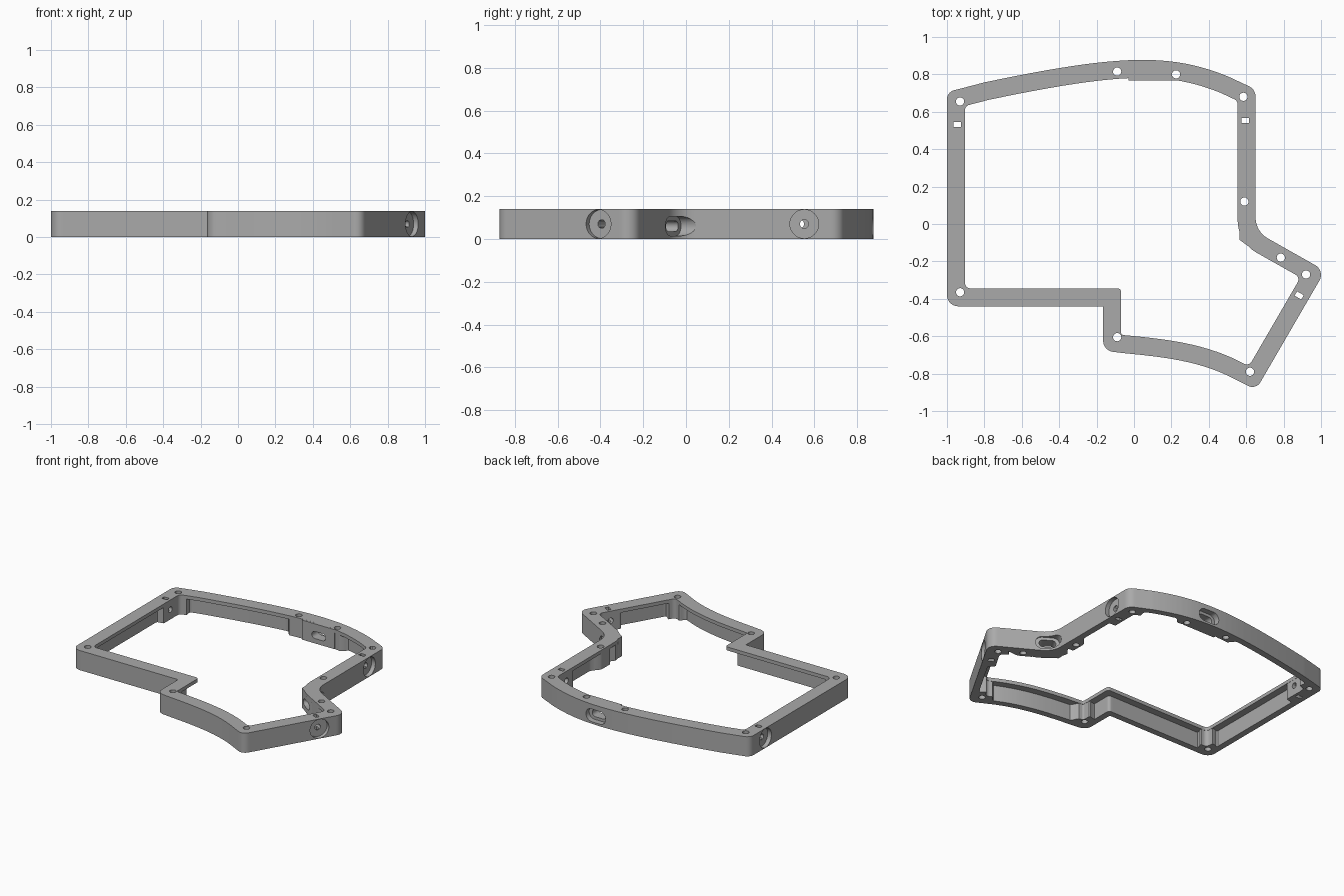
import bpy, bmesh, math
from mathutils import Vector, Matrix

if "Cube" in bpy.data.objects:
    bpy.data.objects.remove(bpy.data.objects["Cube"])

H, LEDGE = 0.14, 0.115          # frame height, underside of the top flange
WALL, FLANGE = 0.045, 0.096     # wall thickness, flange width


def bezier(p0, p1, p2, p3, n):
    pts = []
    for i in range(n + 1):
        t = i / n
        u = 1 - t
        pts.append(tuple(u**3*a + 3*u*u*t*b + 3*u*t*t*c + t**3*d
                         for a, b, c, d in zip(p0, p1, p2, p3)))
    return pts


# Control outline, counter-clockwise: x, y, outer fillet, inner fillet (0 = curve point)
ctrl = [(-1, -0.44, .06, .03), (-0.165, -0.44, .004, .02), (-0.165, -0.677, .06, .013)]
ctrl += [p + (0, 0) for p in bezier((-.06, -.69), (.15, -.71), (.33, -.73), (.5, -.81), 12)]
ctrl += [(.652, -.887, .05, .03), (1.022, -.25, .06, .03),
         (.65, -.04, .13, .2), (.65, .72, .06, .03)]
ctrl += [p + (0, 0) for p in bezier((.5, .79), (.195, .912), (-.067, .911), (-.8, .757), 24)]
ctrl += [(-1, .705, .05, .03)]
N = len(ctrl)
P = [Vector(c[:2]) for c in ctrl]


def loop(d):
    """Outline moved inward by d, with the same point count for every d."""
    off = []
    for i in range(N):
        a = (P[i] - P[i - 1]).normalized()
        b = (P[(i + 1) % N] - P[i]).normalized()
        n1, n2 = Vector((-a.y, a.x)), Vector((-b.y, b.x))
        off.append(P[i] + (n1 + n2) * d / (1 + n1.dot(n2)))
    groups = []
    for i in range(N):
        r = ctrl[i][2] if d == 0 else ctrl[i][3]
        c = off[i]
        if r == 0:
            groups.append([c])
            continue
        a = (c - off[i - 1]).normalized()
        b = (off[(i + 1) % N] - c).normalized()
        turn = math.atan2(a.x*b.y - a.y*b.x, a.dot(b))
        s = 1 if turn > 0 else -1
        start = c - a * r * math.tan(abs(turn) / 2)
        mid = start + Vector((-a.y, a.x)) * r * s
        groups.append([mid + Matrix.Rotation(turn * k / 8, 2) @ (start - mid) for k in range(9)])
    pts = []
    for i in range(N):
        pts += groups[i]
        q0, q1 = groups[i][-1], groups[(i + 1) % N][0]
        k = max(1, math.ceil((P[(i + 1) % N] - P[i]).length / 0.016))
        pts += [q0.lerp(q1, j / k) for j in range(1, k)]
    return pts


screws = [(-.93, .655), (-.09, .815), (.225, .80), (.585, .68), (.59, .12), (.785, -.18),
          (.92, -.27), (.62, -.79), (-.09, -.605), (-.93, -.365)]
diag = Vector((.863, -.505))
# Round side recesses: point on the outer wall and outward direction
sides = [(Vector((.65, .553)), Vector((1, 0))), (Vector((-1, .532)), Vector((-1, 0))),
         (Vector((.931, -.41)), diag)]
bosses = [(Vector(s), .05) for s in screws]
bosses += [(p - n * .07, .06) for p, n in sides]
bosses += [(Vector((.1, .79)), .12), (Vector((.64, -.09)), .11)]

# Frame body: ring section where the wall swells to flange width at each boss
outer, wall, flange = loop(0), loop(WALL), loop(FLANGE)
inner = []
for w, f in zip(wall, flange):
    m = w.lerp(f, .5)
    s = max(min(1, max(0, 1 - ((m - c).length - r) / .04)) for c, r in bosses)
    inner.append(w.lerp(f, .97 * s * s * (3 - 2 * s)))

bm = bmesh.new()
rings = [[bm.verts.new((p.x, p.y, z)) for p in pts] for pts, z in
         ((outer, 0), (outer, H), (flange, H), (flange, LEDGE), (inner, LEDGE), (inner, 0))]
M = len(outer)
for k in range(6):
    A, B = rings[k], rings[(k + 1) % 6]
    for i in range(M):
        j = (i + 1) % M
        bm.faces.new((A[i], A[j], B[j], B[i]))
bmesh.ops.recalc_face_normals(bm, faces=bm.faces)
me = bpy.data.meshes.new("case_frame")
bm.to_mesh(me)
bm.free()
frame = bpy.data.objects.new("case_frame", me)
bpy.context.collection.objects.link(frame)


def prism(name, pts, z0, z1, matrix=Matrix()):
    b = bmesh.new()
    f = b.faces.new([b.verts.new((x, y, z0)) for x, y in pts])
    g = bmesh.ops.extrude_face_region(b, geom=[f])["geom"]
    bmesh.ops.translate(b, verts=[v for v in g if isinstance(v, bmesh.types.BMVert)],
                        vec=(0, 0, z1 - z0))
    bmesh.ops.recalc_face_normals(b, faces=b.faces)
    b.transform(matrix)
    m = bpy.data.meshes.new(name)
    b.to_mesh(m)
    b.free()
    o = bpy.data.objects.new(name, m)
    o.hide_render = True
    bpy.context.collection.objects.link(o)
    return o


def combine(tool, op):
    mod = frame.modifiers.new("cut", 'BOOLEAN')
    mod.operation, mod.solver, mod.object = op, 'EXACT', tool
    dg = bpy.context.evaluated_depsgraph_get()
    new = bpy.data.meshes.new_from_object(frame.evaluated_get(dg))
    frame.modifiers.clear()
    frame.data = new
    bpy.data.objects.remove(tool)


def stadium(w, h, n=12):
    """Rounded slot outline (a circle when w == h)."""
    r, pts = h / 2, []
    for sx, a0 in ((1, -90), (-1, 90)):
        for i in range(n + (sx != 0 and w > h)):
            a = math.radians(a0 + 180 * i / n)
            pts.append((sx * (w - h) / 2 + r * math.cos(a), r * math.sin(a)))
    return pts


def facing(p, n, z):
    """Matrix whose local z looks along horizontal direction n, local y up."""
    n = Vector((n[0], n[1], 0)).normalized()
    up = Vector((0, 0, 1))
    rot = Matrix((up.cross(n), up, n)).transposed().to_4x4()
    return Matrix.Translation((p[0], p[1], z)) @ rot


# Thickened blocks behind the two connector openings
combine(prism("port_block", [(-.03, .766), (.225, .766), (.225, .84), (-.03, .84)],
              0.0003, H - .0003), 'UNION')
combine(prism("jack_block", [(.60, .03), (.575, -.02), (.565, -.045), (.565, -.085), (.61, -.118),
                             (.68, -.158), (.75, -.187), (.76, -.15), (.67, -.06), (.63, 0)],
              0.0003, H - .0003), 'UNION')

# Screw holes
for x, y in screws:
    combine(prism("screw_hole", stadium(.044, .044), -.1, .3, Matrix.Translation((x, y, 0))),
            'DIFFERENCE')

# Round side recesses, each with a bore and a nut slot
for p, n in sides:
    at = facing(p, n, .07)
    combine(prism("recess", stadium(.134, .134, 20), -.03, .05, at), 'DIFFERENCE')
    combine(prism("bore", stadium(.04, .04), -.16, .01, at), 'DIFFERENCE')
    slot = [(-.0135, -.2), (.0135, -.2), (.0135, .2), (-.0135, .2)]
    combine(prism("nut_slot", slot, -.076, -.035, at), 'DIFFERENCE')

# Connector openings: wide outer recess and a smaller slot through the block
for p, n in (((.1, .835), (0, 1)), ((.675, -.065), (.52, .85))):
    at = facing(p, n, .06)
    combine(prism("plug_recess", stadium(.16, .09), 0, .15, at), 'DIFFERENCE')
    combine(prism("plug_slot", stadium(.11, .05), -.12, .02, at), 'DIFFERENCE')

# Material and shading
mat = bpy.data.materials.new("grey")
mat.diffuse_color = (.4, .4, .4, 1)
mat.use_nodes = True
mat.node_tree.nodes["Principled BSDF"].inputs["Base Color"].default_value = mat.diffuse_color
frame.data.materials.clear()
frame.data.materials.append(mat)
for poly in frame.data.polygons:
    poly.material_index = 0
bpy.context.view_layer.objects.active = frame
frame.select_set(True)
bpy.ops.object.shade_smooth_by_angle(angle=math.radians(30))
